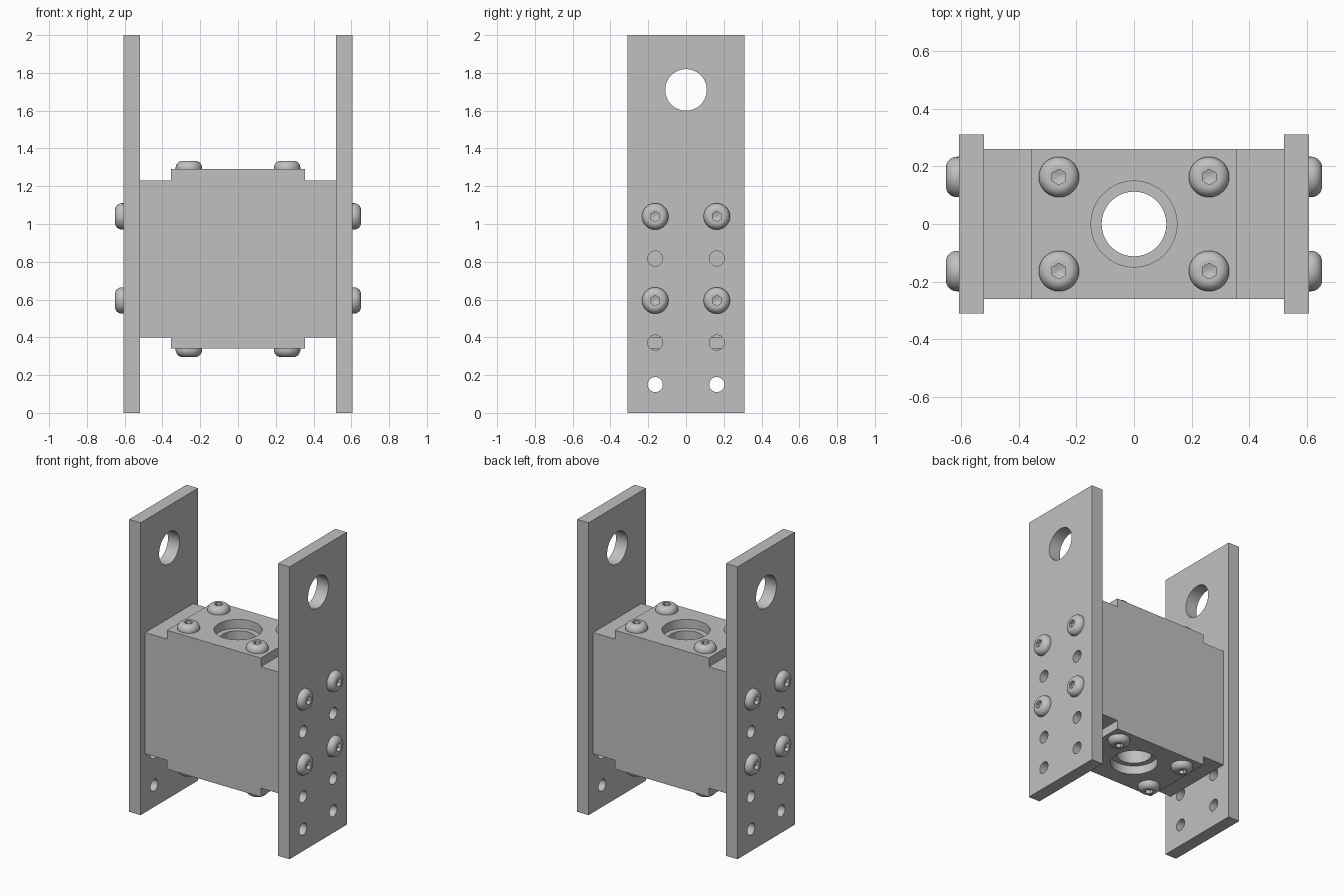
import bpy, bmesh, math
from mathutils import Matrix

cube = bpy.data.objects.get("Cube")
if cube:
    bpy.data.objects.remove(cube, do_unlink=True)

steel = bpy.data.materials.new("plain grey metal")
steel.use_nodes = True
GREY = (0.53, 0.53, 0.53, 1)
steel.diffuse_color = GREY
steel.node_tree.nodes["Principled BSDF"].inputs["Base Color"].default_value = GREY

PLATE_IN, PLATE_OUT = 0.52, 0.607
BLOCK_LOW, BLOCK_HIGH, STEP = 0.40, 1.23, 0.06
MID_Z = (BLOCK_LOW + BLOCK_HIGH) / 2
ROW_Y = 0.163


def finish(name, bm):
    bmesh.ops.recalc_face_normals(bm, faces=bm.faces)
    mesh = bpy.data.meshes.new(name)
    bm.to_mesh(mesh)
    bm.free()
    mesh.materials.append(steel)
    ob = bpy.data.objects.new(name, mesh)
    bpy.context.collection.objects.link(ob)
    return ob


def activate(ob):
    bpy.ops.object.select_all(action='DESELECT')
    ob.select_set(True)
    bpy.context.view_layer.objects.active = ob


def smooth(ob):
    activate(ob)
    bpy.ops.object.shade_smooth_by_angle(angle=math.radians(28))


def cut(ob, cutter):
    cutter.hide_render = True
    mod = ob.modifiers.new("holes", 'BOOLEAN')
    mod.operation, mod.solver, mod.object = 'DIFFERENCE', 'EXACT', cutter
    activate(ob)
    bpy.ops.object.modifier_apply(modifier=mod.name)
    bpy.data.objects.remove(cutter, do_unlink=True)
    smooth(ob)


def lathe(bm, rings, n=48):
    """Closed solid around z from (radius, height, is_hexagonal) rings."""
    loops = []
    for r, z, hexagonal in rings:
        loop = []
        for i in range(n):
            a = math.tau * i / n
            k = r
            if hexagonal:
                k *= math.cos(math.pi / 6) / math.cos(a % (math.pi / 3) - math.pi / 6)
            loop.append(bm.verts.new((k * math.cos(a), k * math.sin(a), z)))
        loops.append(loop)
    for a, b in zip(loops, loops[1:]):
        for i in range(n):
            j = (i + 1) % n
            bm.faces.new((a[i], a[j], b[j], b[i]))
    bm.faces.new(loops[0][::-1])
    bm.faces.new(loops[-1])


# Stepped central block
outline = []
for sz, z in ((1, BLOCK_HIGH), (-1, BLOCK_LOW)):
    outline += [(-PLATE_IN * sz, z), (-0.355 * sz, z), (-0.355 * sz, z + STEP * sz),
                (0.355 * sz, z + STEP * sz), (0.355 * sz, z), (PLATE_IN * sz, z)]
bm = bmesh.new()
face = bm.faces.new([bm.verts.new((x, -0.26, z)) for x, z in outline])
side = bmesh.ops.extrude_face_region(bm, geom=[face])
bmesh.ops.translate(bm, vec=(0, 0.52, 0),
                    verts=[v for v in side["geom"] if isinstance(v, bmesh.types.BMVert)])
block = finish("central_block", bm)

# Vertical bore with a wider seat at each end
bm = bmesh.new()
seat = BLOCK_HIGH + STEP - 0.06 - MID_Z
lathe(bm, [(r, MID_Z + z, False) for r, z in
           ((0.149, -0.7), (0.149, -seat), (0.112, -seat),
            (0.112, seat), (0.149, seat), (0.149, 0.7))], 64)
cut(block, finish("bore_cutter", bm))

# Side plates with pivot hole and mounting holes
for name, s in (("left", 1), ("right", -1)):
    x = s * (PLATE_IN + PLATE_OUT) / 2
    bm = bmesh.new()
    bmesh.ops.create_cube(bm, size=1, matrix=Matrix.Translation((x, 0, 1)) @
                          Matrix.Diagonal((PLATE_OUT - PLATE_IN, 0.62, 2, 1)))
    plate = finish(name + "_side_plate", bm)
    holes = [(0, 1.71, 0.11)]
    holes += [(y, z, 0.04) for y in (-ROW_Y, ROW_Y) for z in (0.15, 0.372, 0.817)]
    bm = bmesh.new()
    for y, z, r in holes:
        bmesh.ops.create_cone(bm, cap_ends=True, segments=48, radius1=r, radius2=r, depth=0.3,
                              matrix=Matrix.Translation((x, y, z)) @ Matrix.Rotation(math.pi / 2, 4, 'Y'))
    cut(plate, finish("hole_cutter", bm))

# Button-head screw with a hexagonal socket
dome = [(0.036 + 0.034 * math.cos(a), 0.008 + 0.036 * math.sin(a), False)
        for a in (math.pi / 2 * i / 8 for i in range(9))]
# Flatten the bulge towards a straight shoulder
dome = [(0.07 - (0.07 - r) ** 0.92 * 0.034 ** 0.08, z, f) for r, z, f in dome]
rings = [(0.07, 0, False)] + dome + [(0.027, 0.044, True), (0.027, 0.02, True), (0.002, 0.012, True)]
bm = bmesh.new()
lathe(bm, rings)
master = finish("screw", bm)
smooth(master)
screw_mesh = master.data
bpy.data.objects.remove(master)


def place_screw(name, location, rotation):
    ob = bpy.data.objects.new(name, screw_mesh)
    ob.location, ob.rotation_euler = location, rotation
    bpy.context.collection.objects.link(ob)


for y in (-ROW_Y, ROW_Y):
    for x in (-0.26, 0.26):
        place_screw("top_screw", (x, y, BLOCK_HIGH + STEP), (0, 0, math.pi / 6))
        place_screw("bottom_screw", (x, y, BLOCK_LOW - STEP), (math.pi, 0, math.pi / 6))
    for z in (0.595, 1.04):
        place_screw("left_screw", (PLATE_OUT, y, z), (0, math.pi / 2, 0))
        place_screw("right_screw", (-PLATE_OUT, y, z), (0, -math.pi / 2, 0))
